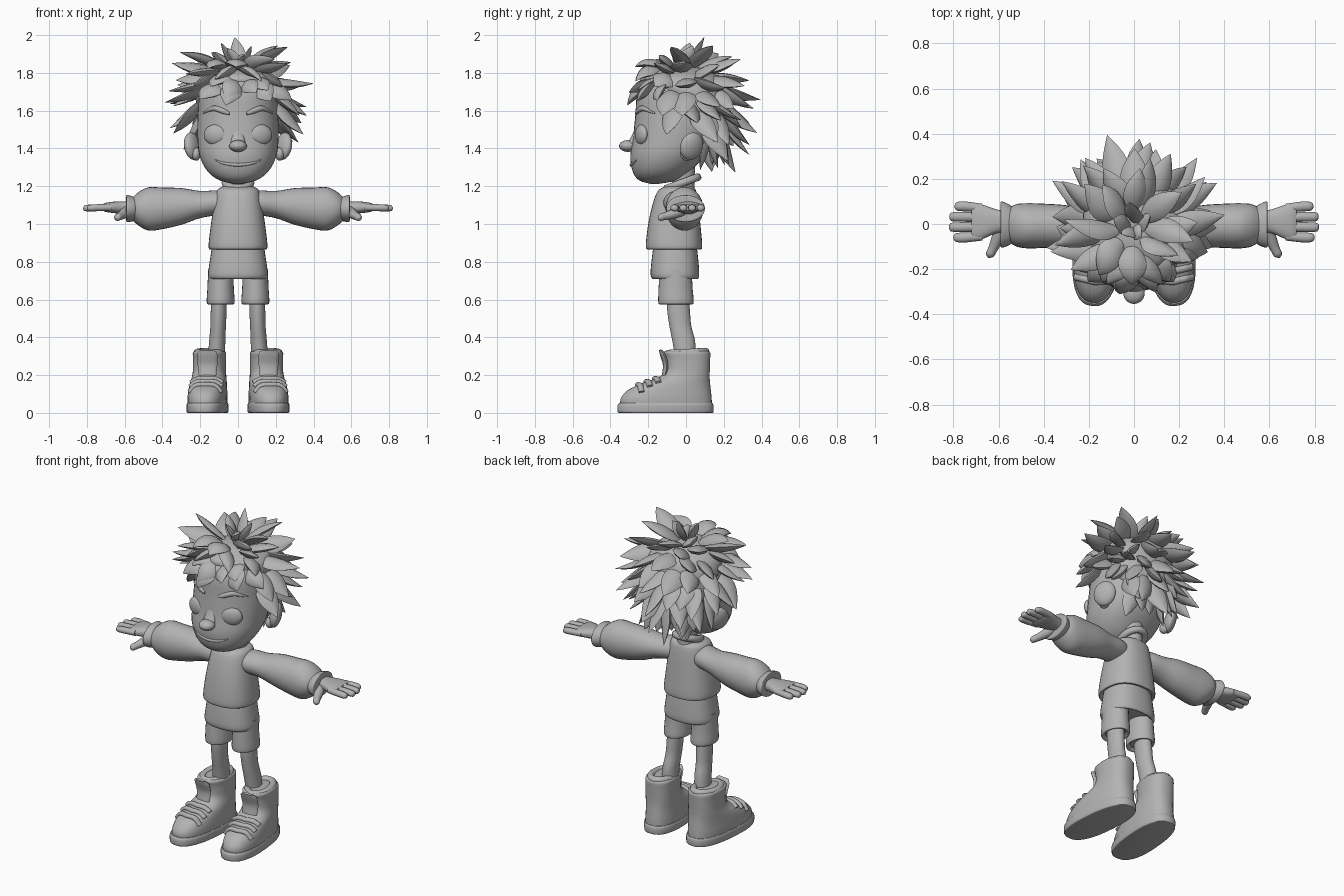
import bpy, bmesh, math, random
from math import sin, cos, pi, radians
from mathutils import Vector, Quaternion
from mathutils.bvhtree import BVHTree

cube = bpy.data.objects.get("Cube")
if cube:
    bpy.data.objects.remove(cube)
random.seed(4)
X, Y, Z = Vector((1, 0, 0)), Vector((0, 1, 0)), Vector((0, 0, 1))
made = []

clay = bpy.data.materials.new("plain_grey")
clay.use_nodes = True
GREY = (0.45, 0.45, 0.45, 1)
clay.diffuse_color = GREY
clay.node_tree.nodes["Principled BSDF"].inputs["Base Color"].default_value = GREY


def finish(name, bm):
    bmesh.ops.remove_doubles(bm, verts=bm.verts, dist=0.0002)
    bmesh.ops.recalc_face_normals(bm, faces=bm.faces)
    mesh = bpy.data.meshes.new(name)
    bm.to_mesh(mesh)
    bm.free()
    mesh.materials.append(clay)
    ob = bpy.data.objects.new(name, mesh)
    bpy.context.collection.objects.link(ob)
    made.append(ob)
    return ob


def smooth_stations(st, sub):
    # spline through stations of (x, y, z, radius_u, radius_v)
    out = []
    for i in range(len(st) - 1):
        a, b, c, d = st[max(i - 1, 0)], st[i], st[i + 1], st[min(i + 2, len(st) - 1)]
        for k in range(sub):
            t = k / sub
            out.append([q + 0.5 * t * (r - p + t * (2 * p - 5 * q + 4 * r - e + t * (3 * (q - r) + e - p)))
                        for p, q, r, e in zip(a, b, c, d)])
    return out + [list(st[-1])]


def loft(name, st, u=None, v=Y, sub=4, sides=28, power=2, side=1):
    # skin rings along a path; without u the rings follow the path
    st = smooth_stations(st, sub)
    pts = [Vector((side * s[0], s[1], s[2])) for s in st]
    bm = bmesh.new()
    rings = []
    for i, s in enumerate(st):
        tangent = pts[min(i + 1, len(pts) - 1)] - pts[max(i - 1, 0)]
        uu = u or v.cross(tangent).normalized()
        ring = []
        for k in range(sides):
            a = 2 * pi * k / sides
            c, w = [math.copysign(abs(f) ** (2 / power), f) for f in (cos(a), sin(a))]
            ring.append(bm.verts.new(pts[i] + uu * (c * max(s[3], 0.00002)) + v * (w * max(s[4], 0.00002))))
        rings.append(ring)
    for r, q in zip(rings, rings[1:]):
        for k in range(sides):
            j = (k + 1) % sides
            bm.faces.new((r[k], r[j], q[j], q[k]))
    bm.faces.new(rings[0])
    bm.faces.new(rings[-1])
    return finish(name, bm)


def upright(name, rows, x=0, **kw):
    # rows of (z, front y, back y, half width)
    return loft(name, [(x, (f + b) / 2, z, w, (b - f) / 2) for z, f, b, w in rows], u=X, v=Y, **kw)


def ball(name, loc, scale, rot=(0, 0, 0)):
    bm = bmesh.new()
    bmesh.ops.create_uvsphere(bm, u_segments=24, v_segments=16, radius=1)
    ob = finish(name, bm)
    ob.location, ob.scale, ob.rotation_euler = loc, scale, rot
    return ob


def roll(name, loc, rx, ry, thick, tilt=0):
    # padded ring
    bm = bmesh.new()
    rings = []
    for i in range(32):
        a = 2 * pi * i / 32
        rings.append([bm.verts.new(((rx + thick * cos(b)) * cos(a), (ry + thick * cos(b)) * sin(a), thick * sin(b)))
                      for b in [2 * pi * k / 10 for k in range(10)]])
    for i in range(32):
        r, q = rings[i], rings[(i + 1) % 32]
        for k in range(10):
            bm.faces.new((r[k], r[(k + 1) % 10], q[(k + 1) % 10], q[k]))
    ob = finish(name, bm)
    ob.location, ob.rotation_euler = loc, (tilt, 0, 0)
    return ob


def surface(ob):
    return BVHTree.FromPolygons([v.co for v in ob.data.vertices], [p.vertices for p in ob.data.polygons])


# head and face
head = upright("head", [(1.213, -.19, -.14, .02), (1.232, -.25, -.05, .10), (1.28, -.283, .02, .162),
                        (1.36, -.295, .10, .203), (1.46, -.28, .15, .215), (1.58, -.268, .18, .213),
                        (1.70, -.255, .18, .2), (1.78, -.19, .14, .15), (1.82, -.08, .02, .03)], power=2.2, sides=40)
face = surface(head)


def face_strip(name, marks):
    # marks of (x, z, half thickness), laid on the face
    path = []
    for x, z, r in smooth_stations(marks, 4):
        path.append((*face.ray_cast(Vector((x, -1, z)), Y)[0], r * 0.8, r))
    loft(name, path, v=Z, sides=12, sub=1)


face_strip("mouth", [(-.125, 1.342, .002), (-.08, 1.323, .007), (0, 1.313, .009), (.08, 1.323, .007), (.125, 1.342, .002)])
ball("nose", (0, -.307, 1.413), (.047, .047, .031))
loft("nose_bridge", [(0, -.245, 1.55, .02, .016), (0, -.252, 1.5, .03, .022), (0, -.27, 1.45, .038, .026),
                     (0, -.29, 1.415, .038, .032)], u=X, v=Y, sides=20)

for s, label in ((1, "left"), (-1, "right")):
    eye = face.ray_cast(Vector((s * .12, -1, 1.472)), Y)[0]
    ball(label + "_eye", eye + Y * .013, (.064, .03, .055), (0, 0, s * .35))
    face_strip(label + "_brow", [(s * .045, 1.585, .008), (s * .08, 1.598, .015), (s * .13, 1.612, .014), (s * .185, 1.587, .004)])
    ball(label + "_ear", (s * .242, .03, 1.412), (.034, .066, .074), (radians(-15), s * .2, s * .5))
    ball(label + "_ear_lobe", (s * .222, .005, 1.37), (.025, .035, .035))

# neck, sweater and shorts
upright("neck", [(1.14, -.07, .05, .058), (1.22, -.075, .045, .056), (1.33, -.09, .05, .065)])
roll("sweater_collar", (0, -.02, 1.218), .066, .086, .021, radians(20))
upright("sweater_body", [(.885, -.18, .05, .125), (.866, -.2, .075, .145), (.885, -.213, .086, .156), (1.0, -.2, .076, .143),
                         (1.1, -.178, .066, .128), (1.165, -.155, .056, .116), (1.19, -.13, .045, .1),
                         (1.203, -.09, .02, .06)], power=2.4, sides=36)
upright("shorts_seat", [(.725, -.15, .04, .13), (.709, -.173, .06, .148), (.73, -.187, .07, .159),
                        (.8, -.183, .066, .15), (.9, -.17, .055, .135)], power=2.4, sides=36)

for s, label in ((1, "left"), (-1, "right")):
    # leg
    upright(label + "_shorts_leg", [(.59, -.12, .01, .05), (.575, -.139, .033, .066), (.59, -.147, .041, .074),
                                    (.66, -.145, .035, .07), (.76, -.14, .03, .066)], x=.092, side=s)
    loft(label + "_leg", [(.1, -.045, .64, .04, .056), (.102, -.04, .55, .042, .06), (.105, -.03, .46, .041, .058),
                          (.11, -.012, .38, .043, .06), (.115, 0, .28, .045, .055)], u=X, v=Y, side=s)

    # boot, built on its own axis and turned outwards
    boot = [upright(label + "_sole", [(0, -.355, .14, .1), (.006, -.364, .146, .106), (.04, -.364, .146, .108),
                                      (.052, -.355, .14, .104)], power=2.5, sides=36, sub=3),
            upright(label + "_boot", [(.045, -.35, .138, .102), (.08, -.345, .136, .103), (.12, -.31, .132, .1),
                                      (.155, -.24, .128, .096), (.185, -.155, .126, .091), (.22, -.11, .126, .087),
                                      (.28, -.108, .128, .086), (.32, -.118, .128, .086), (.328, -.1, .11, .07)],
                    power=2.4, sides=36),
            roll(label + "_boot_padding", (0, .005, .318), .062, .098, .022, radians(3)),
            loft(label + "_tongue", [(0, -.12, .18, .012, .045), (0, -.108, .25, .014, .052), (0, -.125, .31, .013, .054),
                                     (0, -.138, .333, .006, .035)], v=X, sides=16)]
    top = surface(boot[1])
    for i in range(3):
        y = -.165 - i * .045
        path = []
        for k in range(-3, 4):
            hit = top.ray_cast(Vector((k * .028, y + abs(k) * .004, 1)), -Z)[0]
            path.append((*hit, .014, .016))
        boot.append(loft(label + "_lace_" + str(i + 1), path, v=Y, sides=12))
    for part in boot:
        turn = s * radians(5)
        base = Vector(part.location)
        part.location = (s * .152 - base.y * sin(turn), base.y * cos(turn), base.z)
        part.rotation_euler.z = turn

    # sleeve and cuff
    arm = [(.04, -.04, 1.11, .06, .06), (.11, -.035, 1.112, .085, .066), (.2, -.02, 1.103, .084, .072),
           (.3, -.01, 1.093, .093, .097), (.4, -.008, 1.083, .098, .11), (.47, -.008, 1.08, .1, .115),
           (.52, -.006, 1.08, .094, .093), (.555, -.004, 1.08, .075, .064)]
    loft(label + "_sleeve", arm, u=Y, v=Z, side=s)
    loft(label + "_cuff", [(.535, -.004, 1.08, .075, .06), (.55, -.004, 1.08, .088, .064), (.575, -.003, 1.081, .1, .07),
                           (.59, -.002, 1.082, .1, .07), (.592, 0, 1.083, .07, .05)], u=Y, v=Z, side=s)

    # hand
    loft(label + "_palm", [(.56, .01, 1.085, .045, .035), (.61, .012, 1.087, .053, .033), (.66, .01, 1.088, .072, .03),
                           (.7, .009, 1.088, .082, .024), (.72, .008, 1.088, .078, .016)], u=Y, v=Z, power=2.4, side=s)
    for i, tip in enumerate((.8, .82, .818, .795)):
        y = -.06 + i * .046
        loft(label + "_finger_" + str(i + 1), [(.67, y * .9, 1.087, .019, .018), (.75, y, 1.086, .022, .019),
             (tip - .015, y, 1.084, .02, .017), (tip - .003, y, 1.083, .012, .01), (tip, y, 1.083, 0, 0)],
             u=Y, v=Z, sides=14, side=s)
    loft(label + "_thumb", [(.58, -.01, 1.075, .03, .03), (.605, -.065, 1.055, .027, .027), (.625, -.11, 1.042, .021, .021),
                            (.64, -.138, 1.035, .018, .018), (.646, -.15, 1.033, 0, 0)], v=Z, sides=14, side=s)

# hair: pointed clumps in tiers around the skull
upright("hair_cap", [(1.46, .02, .17, .12), (1.54, -.04, .205, .2), (1.64, -.1, .215, .222), (1.72, -.2, .21, .222),
                     (1.78, -.215, .175, .185), (1.825, -.12, .08, .09), (1.835, -.05, .02, .02)], sides=36)
MIDDLE, RADII = Vector((0, -.02, 1.6)), Vector((.215, .225, .25))
SHAPE = ((0, .4), (.2, .85), (.42, 1), (.65, .8), (.85, .4), (1, 0))


def clump(name, polar, around, length, lift, width, curl):
    # around is 0 at the front; the clump runs away from the crown
    out = Vector((sin(polar) * sin(around), -sin(polar) * cos(around), cos(polar)))
    down = Vector((cos(polar) * sin(around), -cos(polar) * cos(around), -sin(polar)))
    root = MIDDLE + out * RADII * 0.94
    run = down * cos(lift) + out * sin(lift)
    lean = down.cross(out).normalized()
    sway = lean * random.uniform(-.25, .25)
    lean.rotate(Quaternion(run, random.uniform(-.7, .7)))
    st = []
    for t, w in SHAPE:
        p = root + run * (length * t) + (out * curl + sway) * (length * t * t)
        st.append((*p, width * w * 0.42, width * w))
    loft(name, st, v=lean, sub=2, sides=8, power=1.6)


# tiers of (polar, count, first angle, last angle, length, lift, curl)
tiers = [(4, 5, 40, 320, .15, 68, 0), (18, 8, 0, 315, .26, 50, -.1), (31, 10, 20, 340, .23, 44, .05),
         (44, 12, 0, 330, .2, 32, .15), (54, 6, -62, 62, .2, 36, .2), (60, 11, 70, 290, .2, 25, .2),
         (76, 12, 78, 282, .19, 25, .25), (92, 9, 112, 248, .19, 25, .28), (108, 7, 130, 230, .18, 24, .28),
         (122, 5, 142, 218, .15, 18, .25)]
for t, (polar, count, first, last, length, lift, curl) in enumerate(tiers):
    for i in range(count):
        around = first + (last - first) * i / (count - 1) + random.uniform(-6, 6)
        front = max(0, cos(radians(around)))
        clump("hair_clump_%d_%d" % (t + 1, i + 1), radians(polar + random.uniform(-5, 5)), radians(around),
              length * random.uniform(.85, 1.15) * (1 - .1 * front), radians(lift),
              random.uniform(.05, .066) * (.7 if t == 0 else 1), curl + random.uniform(-.15, .15) - .45 * front)

# smooth shading with crisp ridges
bpy.ops.object.select_all(action="DESELECT")
for ob in made:
    ob.select_set(True)
bpy.context.view_layer.objects.active = head
bpy.ops.object.shade_smooth_by_angle(angle=radians(40))
